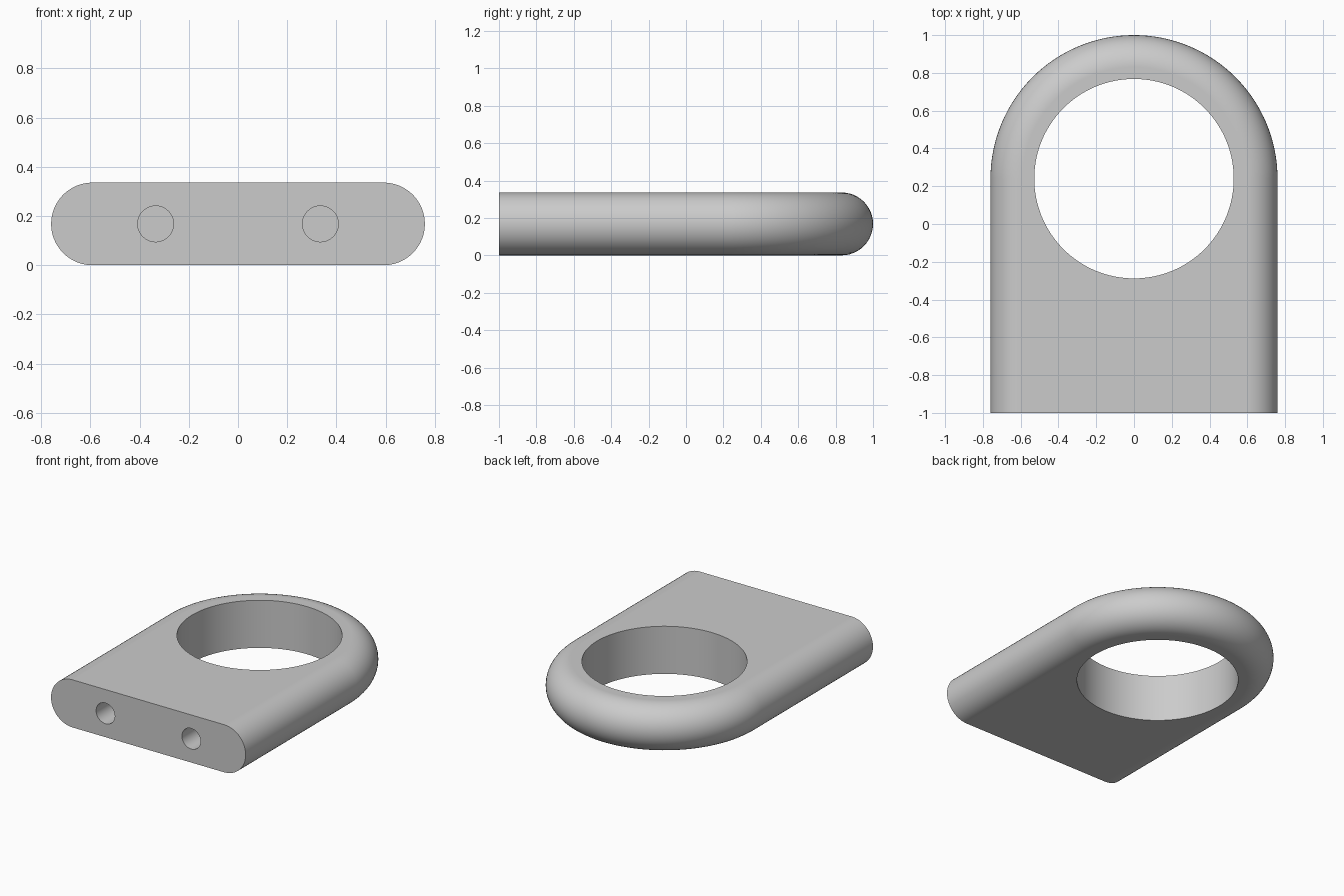
import bpy, bmesh, math

cube = bpy.data.objects.get("Cube")
if cube:
    bpy.data.objects.remove(cube)

HALF_W, THICK = 0.76, 0.336
EDGE = THICK / 2
CENTRE_Y = 1 - HALF_W
ARC_STEPS, EDGE_STEPS = 64, 24

grey = bpy.data.materials.new("plain grey")
grey.use_nodes = True
colour = (0.6, 0.6, 0.6, 1)
grey.diffuse_color = colour
grey.node_tree.nodes["Principled BSDF"].inputs["Base Color"].default_value = colour


def outline(bm, radius, z):
    """Straight-sided outline with a round back end."""
    points = [(radius, -1)]
    for i in range(ARC_STEPS + 1):
        a = math.pi * i / ARC_STEPS
        points.append((radius * math.cos(a), CENTRE_Y + radius * math.sin(a)))
    points.append((-radius, -1))
    return [bm.verts.new((x, y, z)) for x, y in points]


# Plate with a fully rounded rim and a flat front end
bm = bmesh.new()
rings = []
for i in range(EDGE_STEPS + 1):
    a = math.pi * (i / EDGE_STEPS - 0.5)
    rings.append(outline(bm, HALF_W - EDGE + EDGE * math.cos(a), EDGE + EDGE * math.sin(a)))
for low, high in zip(rings, rings[1:]):
    for j in range(len(low) - 1):
        bm.faces.new((low[j], low[j + 1], high[j + 1], high[j]))
bm.faces.new(rings[0])
bm.faces.new(rings[-1])
bm.faces.new([r[0] for r in rings] + [r[-1] for r in reversed(rings)])
bmesh.ops.recalc_face_normals(bm, faces=bm.faces)
mesh = bpy.data.meshes.new("ring_plate")
bm.to_mesh(mesh)
bm.free()
plate = bpy.data.objects.new("ring_plate", mesh)
bpy.context.collection.objects.link(plate)
mesh.materials.append(grey)


def drill(name, radius, depth, location, rotation=(0, 0, 0), sides=48):
    """Cut a round hole into the plate."""
    bpy.ops.mesh.primitive_cylinder_add(vertices=sides, radius=radius, depth=depth,
                                        location=location, rotation=rotation)
    cutter = bpy.context.object
    cutter.name = name
    cutter.data.materials.append(grey)
    bpy.ops.object.select_all(action='DESELECT')
    plate.select_set(True)
    bpy.context.view_layer.objects.active = plate
    mod = plate.modifiers.new(name, 'BOOLEAN')
    mod.operation, mod.solver, mod.object = 'DIFFERENCE', 'EXACT', cutter
    bpy.ops.object.modifier_apply(modifier=mod.name)
    bpy.data.objects.remove(cutter)


# Large through hole and two blind mounting holes
drill("ring_hole_cutter", 0.528, 1, (0, CENTRE_Y, EDGE), sides=128)
HOLE_DEPTH = 0.45
for side in (-1, 1):
    drill("mount_hole_cutter", 0.073, HOLE_DEPTH * 2, (side * 0.335, -1, EDGE), (math.pi / 2, 0, 0))

# Smooth curves with crisp hole and end edges
bpy.ops.object.shade_smooth_by_angle(angle=math.radians(30))
weighted = plate.modifiers.new("weighted_normals", 'WEIGHTED_NORMAL')
weighted.keep_sharp = True
